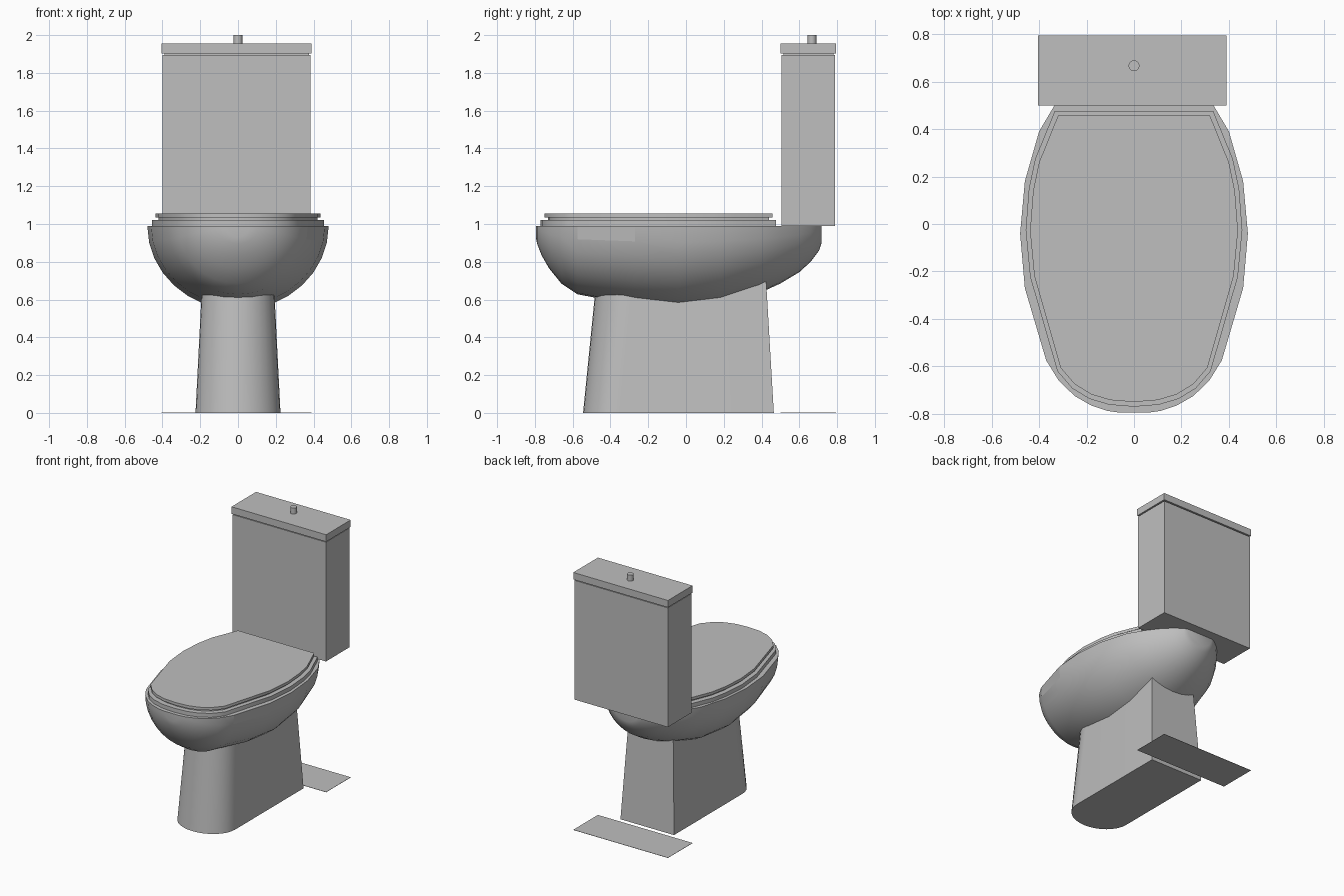
import bpy, bmesh, math

default = bpy.data.objects.get("Cube")
if default:
    bpy.data.objects.remove(default, do_unlink=True)

# One ceramic colour throughout
GREY = (0.52, 0.52, 0.52, 1)
ceramic = bpy.data.materials.new("ceramic_grey")
ceramic.use_nodes = True
ceramic.diffuse_color = GREY
ceramic.node_tree.nodes["Principled BSDF"].inputs["Base Color"].default_value = GREY


def loft(name, rings, smooth=None):
    """Skin a list of closed rings and cap both ends."""
    bm = bmesh.new()
    loops = [[bm.verts.new(p) for p in ring] for ring in rings]
    n = len(loops[0])
    for a, b in zip(loops, loops[1:]):
        for k in range(n):
            j = (k + 1) % n
            bm.faces.new((a[k], a[j], b[j], b[k]))
    bm.faces.new(loops[0])
    bm.faces.new(loops[-1])
    bmesh.ops.recalc_face_normals(bm, faces=bm.faces)
    mesh = bpy.data.meshes.new(name)
    bm.to_mesh(mesh)
    bm.free()
    mesh.materials.append(ceramic)
    obj = bpy.data.objects.new(name, mesh)
    bpy.context.collection.objects.link(obj)
    if smooth:
        bpy.ops.object.select_all(action='DESELECT')
        obj.select_set(True)
        bpy.context.view_layer.objects.active = obj
        bpy.ops.object.shade_smooth_by_angle(angle=math.radians(smooth))
    return obj


def box(name, x0, x1, y0, y1, z0, z1):
    base = [(x0, y0), (x1, y0), (x1, y1), (x0, y1)]
    return loft(name, [[(x, y, z) for x, y in base] for z in (z0, z1)])


def slab(name, outline, z0, z1, sx=1, sy=1):
    """Flat plate, the outline scaled about the middle of the seat."""
    mid = -0.147
    ring = [(x * sx, mid + (y - mid) * sy) for x, y in outline]
    return loft(name, [[(x, y, z) for x, y in ring] for z in (z0, z1)], 25)


# Bowl: half-elliptical sections (y, half width, bottom height)
RIM, SEG = 0.99, 16
sections = [(-.795, .06, .93), (-.788, .11, .895), (-.765, .18, .835),
            (-.725, .25, .765), (-.66, .317, .685), (-.575, .37, .628),
            (-.27, .46, .57), (-.04, .48, .545), (.18, .46, .57),
            (.39, .40, .635), (.50, .335, .685), (.60, .26, .745),
            (.66, .20, .80), (.705, .14, .86), (.718, .11, .90)]
rings = []
for y, w, low in sections:
    angles = [math.pi * k / SEG for k in range(SEG + 1)]
    rings.append([(w * math.cos(a), y, RIM - (RIM - low) * math.sin(a)) for a in angles])
bowl = loft("bowl", rings, 40)

# Flat panel under the rim on one side
for face in bowl.data.polygons:
    c = face.center
    if c.x > 0.3 and -0.57 < c.y < -0.28 and c.z > 0.93:
        face.use_smooth = False

# Pedestal: round front, square back, tapering upward into the bowl
arc = [math.pi * k / 16 for k in range(17)]


def pedestal_ring(w, front, back, z):
    start = front + 0.19
    curve = [(-w * math.cos(a), start - 0.19 * math.sin(a), z) for a in arc]
    return curve + [(w, back, z), (-w, back, z)]


loft("pedestal", [pedestal_ring(.225, -.545, .465, 0),
                  pedestal_ring(.187, -.47, .421, .75)], 30)

# Seat and lid share one mirrored outline
half = [(.10, -.742), (.18, -.718), (.25, -.675), (.31, -.605), (.42, -.22),
        (.438, -.03), (.425, .14), (.40, .26), (.32, .457)]
outline = [(0, -.75)] + half + [(-x, y) for x, y in reversed(half)]
slab("seat", outline, RIM, 1.02, 1.042, 1.033)
slab("seat_spacer", outline, 1.02, 1.034, .96, .97)
slab("lid", outline, 1.034, 1.055)

# Cistern with lid and push button
box("cistern", -.40, .385, .505, .79, RIM, 1.895)
box("cistern_gap", -.39, .375, .515, .78, 1.895, 1.902)
box("cistern_lid", -.405, .39, .50, .795, 1.902, 1.955)
button = [(.023 * math.cos(a), .667 + .023 * math.sin(a))
          for a in [math.tau * k / 24 for k in range(24)]]
loft("flush_button", [[(x, y, z) for x, y in button] for z in (1.955, 2.0)], 30)

# Thin floor plate below the cistern
box("floor_plate", -.405, .39, .50, .795, 0, .002)
